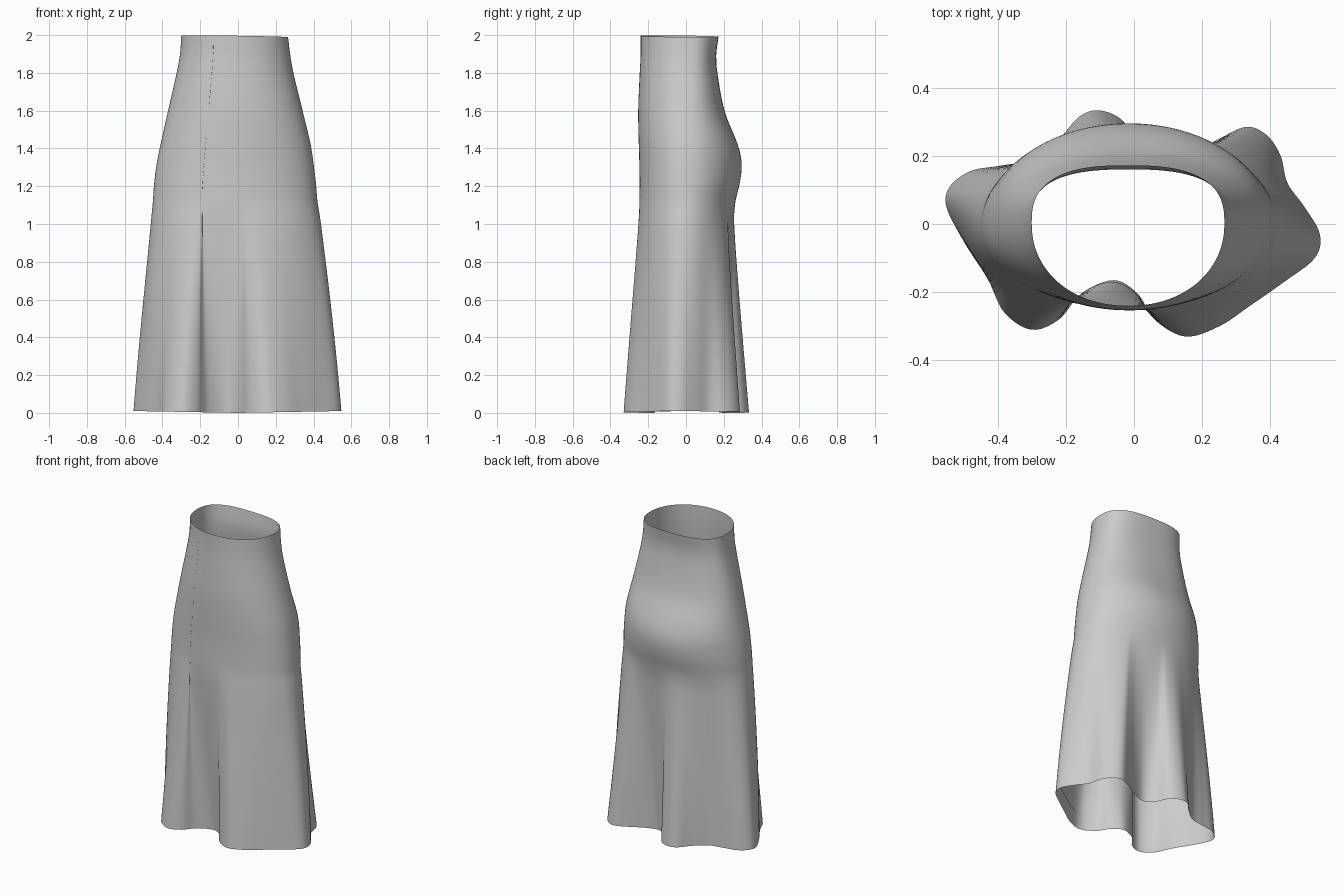
import bpy, bmesh, math
from mathutils import Vector

cube = bpy.data.objects.get("Cube")
if cube:
    bpy.data.objects.remove(cube, do_unlink=True)

SEG = 6          # samples between hem points
ROWS = 60        # rows from hem to waist
FOLD_TOP = 1.12  # height where the hem folds fade out

# Wavy hem outline, counter-clockwise
HEM = [(.545, -.03), (.50, .05), (.45, .12), (.43, .20), (.39, .26), (.33, .285),
       (.25, .25), (.16, .20), (.08, .175), (.02, .21), (-.03, .30), (-.10, .333),
       (-.16, .315), (-.22, .25), (-.30, .19), (-.40, .17), (-.48, .155), (-.54, .11),
       (-.55, .05), (-.50, -.05), (-.43, -.16), (-.38, -.26), (-.30, -.31), (-.22, -.28),
       (-.155, -.205), (-.06, -.165), (.01, -.205), (.06, -.28), (.15, -.33),
       (.25, -.30), (.34, -.24), (.44, -.17), (.53, -.10)]

# Body profile: height, right edge, left edge, front depth, back depth
BODY = [(0, -.49, .47, .26, .25), (1.0, -.455, .43, .25, .25), (1.12, -.45, .42, .247, .262),
        (1.22, -.443, .412, .246, .285), (1.32, -.43, .40, .247, .295),
        (1.42, -.41, .385, .25, .275), (1.6, -.37, .343, .253, .205),
        (1.8, -.325, .295, .245, .167), (1.9, -.307, .277, .24, .16), (2.0, -.30, .265, .24, .172)]


def spline(p0, p1, p2, p3, t):
    return .5 * (2 * p1 + (p2 - p0) * t + (2 * p0 - 5 * p1 + 4 * p2 - p3) * t ** 2
                 + (3 * p1 - p0 - 3 * p2 + p3) * t ** 3)


def smooth_loop(points):
    pts = [Vector(p) for p in points]
    n = len(pts)
    return [spline(pts[i - 1], pts[i], pts[(i + 1) % n], pts[(i + 2) % n], k / SEG)
            for i in range(n) for k in range(SEG)]


def body_at(z):
    """Profile values at a height, eased with cubic Hermite slopes."""
    i = max(k for k in range(len(BODY) - 1) if BODY[k][0] <= z)
    a, b = BODY[i], BODY[i + 1]
    before, after = BODY[max(i - 1, 0)], BODY[min(i + 2, len(BODY) - 1)]
    h = b[0] - a[0]
    t = (z - a[0]) / h
    out = []
    for k in range(1, 5):
        m0 = (b[k] - before[k]) / (b[0] - before[0]) * h
        m1 = (after[k] - a[k]) / (after[0] - a[0]) * h
        out.append(a[k] + m0 * t + (3 * (b[k] - a[k]) - 2 * m0 - m1) * t ** 2
                   + (2 * (a[k] - b[k]) + m0 + m1) * t ** 3)
    return out


def section(z, hem, inset=0):
    """Rounded body section blended toward the wavy hem."""
    right, left, front, back = body_at(z)
    cx, rx = (left + right) / 2, (left - right) / 2
    w = max(0, 1 - z / FOLD_TOP) ** 1.1
    square = 2 + .7 * max(0, min(1, (z - 1.3) / .6))
    ring = []
    for p in hem:
        ang = math.atan2(p.y / .29, p.x / .545)
        c, s = math.cos(ang), math.sin(ang)
        e = 2 / (square if s > 0 else 2.1)
        body = Vector((cx + rx * math.copysign(abs(c) ** e, c),
                       (back if s > 0 else front) * math.copysign(abs(s) ** e, s)))
        q = body.lerp(p, w) * (1 - inset)
        # Slightly uneven hem and waist edges
        tilt = .018 * abs(q.x) * (1 - z / 2) - (z / 2) ** 4 * (.007 + .015 * q.x + .015 * q.y)
        ring.append((q.x, q.y, z + tilt))
    return ring


def loft(name, rings, material):
    bm = bmesh.new()
    loops = [[bm.verts.new(co) for co in ring] for ring in rings]
    for lower, upper in zip(loops, loops[1:]):
        for i in range(len(lower)):
            j = (i + 1) % len(lower)
            bm.faces.new((lower[i], lower[j], upper[j], upper[i]))
    mesh = bpy.data.meshes.new(name)
    bm.to_mesh(mesh)
    bm.free()
    mesh.materials.append(material)
    mesh.shade_smooth()
    obj = bpy.data.objects.new(name, mesh)
    bpy.context.collection.objects.link(obj)
    return obj


cloth = bpy.data.materials.new("grey_cloth")
cloth.use_nodes = True
cloth.diffuse_color = (.6, .6, .6, 1)
cloth.node_tree.nodes["Principled BSDF"].inputs["Base Color"].default_value = (.6, .6, .6, 1)

hem = smooth_loop(HEM)

# Long flared skirt, open at waist and hem
loft("skirt", [section(2 * r / ROWS, hem) for r in range(ROWS + 1)], cloth)

# Turned-up hem band just inside the bottom edge
loft("hem_band", [section(z, hem, .012 if z else 0) for z in (.1, .06, .02, 0)], cloth)
